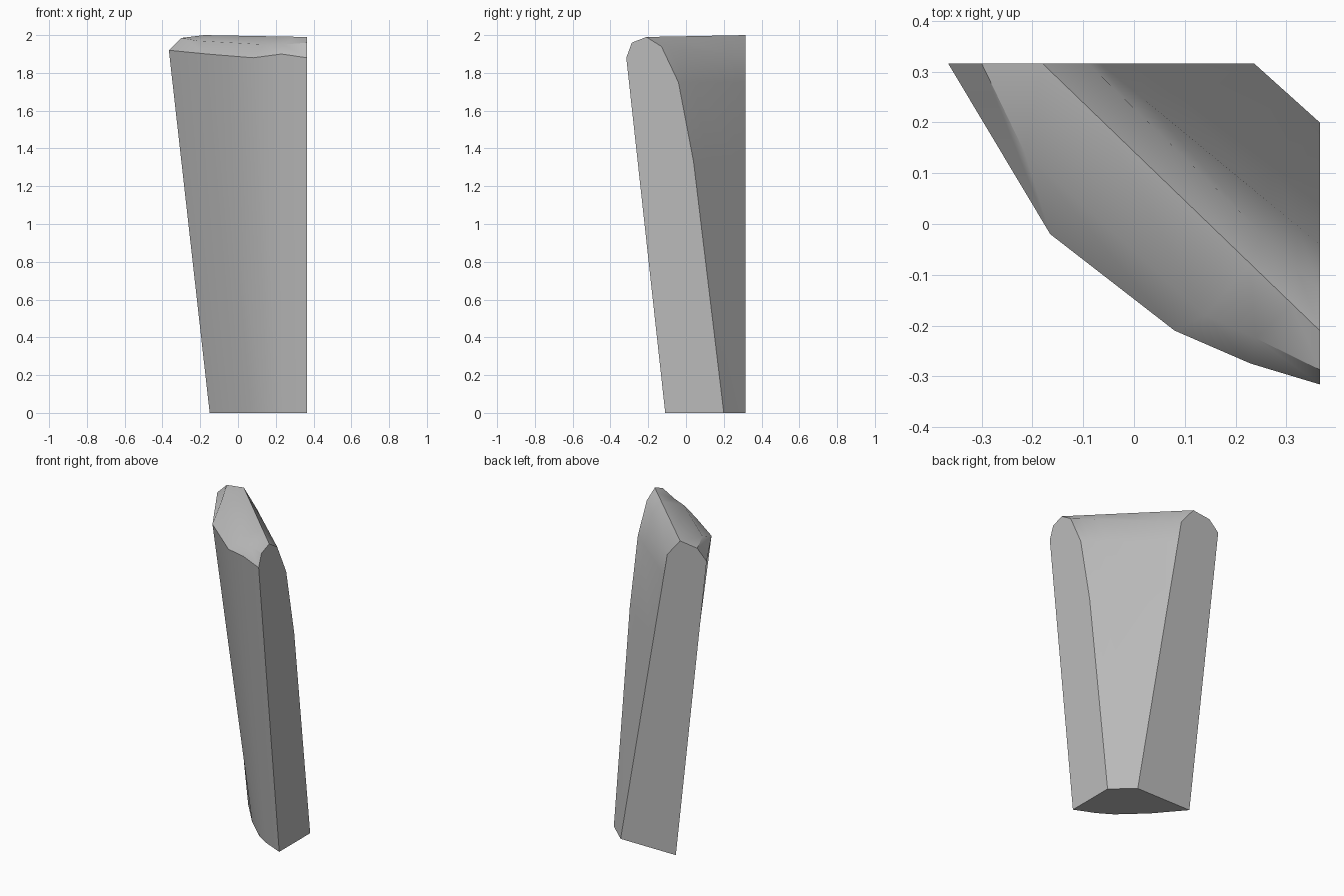
import bpy
import bmesh
from math import radians
from mathutils import Vector

default_cube = bpy.data.objects.get("Cube")
if default_cube:
    bpy.data.objects.remove(default_cube, do_unlink=True)

# Shared end planes of the corner block
SIDE = 0.366
BACK = 0.316
STATIONS = (0, 0.1, 0.25, 0.8, 1)


def outer_row(side_y, side_z, middle, back_x, back_z):
    """Curved row running from the side plane to the back plane."""
    start = Vector((SIDE, side_y, side_z))
    end = Vector((back_x, BACK, back_z))
    return [start] + [Vector(point) for point in middle] + [end]


def straight_row(side_y, side_z, back_x, back_z):
    """Straight row between the same two planes."""
    start = Vector((SIDE, side_y, side_z))
    end = Vector((back_x, BACK, back_z))
    return [start.lerp(end, station) for station in STATIONS]


def make_material(name, value):
    material = bpy.data.materials.new(name)
    material.use_nodes = True
    colour = (value, value, value, 1)
    material.diffuse_color = colour
    shader = material.node_tree.nodes["Principled BSDF"]
    shader.inputs["Base Color"].default_value = colour
    return material


# Rows go up the curved outside, over the rounded top and down the inside
rows = [
    outer_row(-0.11, 0, [(0.24, -0.055, 0), (0.15, 0, 0), (0, 0.14, 0)], -0.15, 0),
    outer_row(-0.316, 1.88,
              [(0.23, -0.275, 1.9), (0.08, -0.21, 1.88), (-0.165, -0.02, 1.9)],
              -0.366, 1.92),
    outer_row(-0.287, 1.96,
              [(0.24, -0.225, 1.95), (0.14, -0.18, 1.95), (-0.215, 0.14, 1.97)],
              -0.30, 1.985),
    straight_row(-0.21, 1.99, -0.18, 2),
    straight_row(-0.13, 1.94, -0.09, 1.89),
    straight_row(-0.04, 1.75, -0.066, 1.75),
    straight_row(0.04, 1.33, 0.007, 1.33),
    straight_row(0.2, 0, 0.237, 0),
]

# Skin the rows, then cap both ends and the base
bm = bmesh.new()
grid = [[bm.verts.new(point) for point in row] for row in rows]
for lower, upper in zip(grid, grid[1:]):
    for i in range(len(STATIONS) - 1):
        bm.faces.new((lower[i], lower[i + 1], upper[i + 1], upper[i]))
bm.faces.new([row[0] for row in grid])
bm.faces.new([row[-1] for row in reversed(grid)])
bm.faces.new(grid[0] + grid[-1][::-1])
bmesh.ops.recalc_face_normals(bm, faces=bm.faces)

mesh = bpy.data.meshes.new("corner_block")
bm.to_mesh(mesh)
bm.free()
mesh.materials.append(make_material("plain grey", 0.5))

block = bpy.data.objects.new("corner_block", mesh)
bpy.context.collection.objects.link(block)

# Smooth the curved faces and keep the cut edges crisp
bpy.ops.object.select_all(action="DESELECT")
block.select_set(True)
bpy.context.view_layer.objects.active = block
bpy.ops.object.shade_smooth_by_angle(angle=radians(32))
